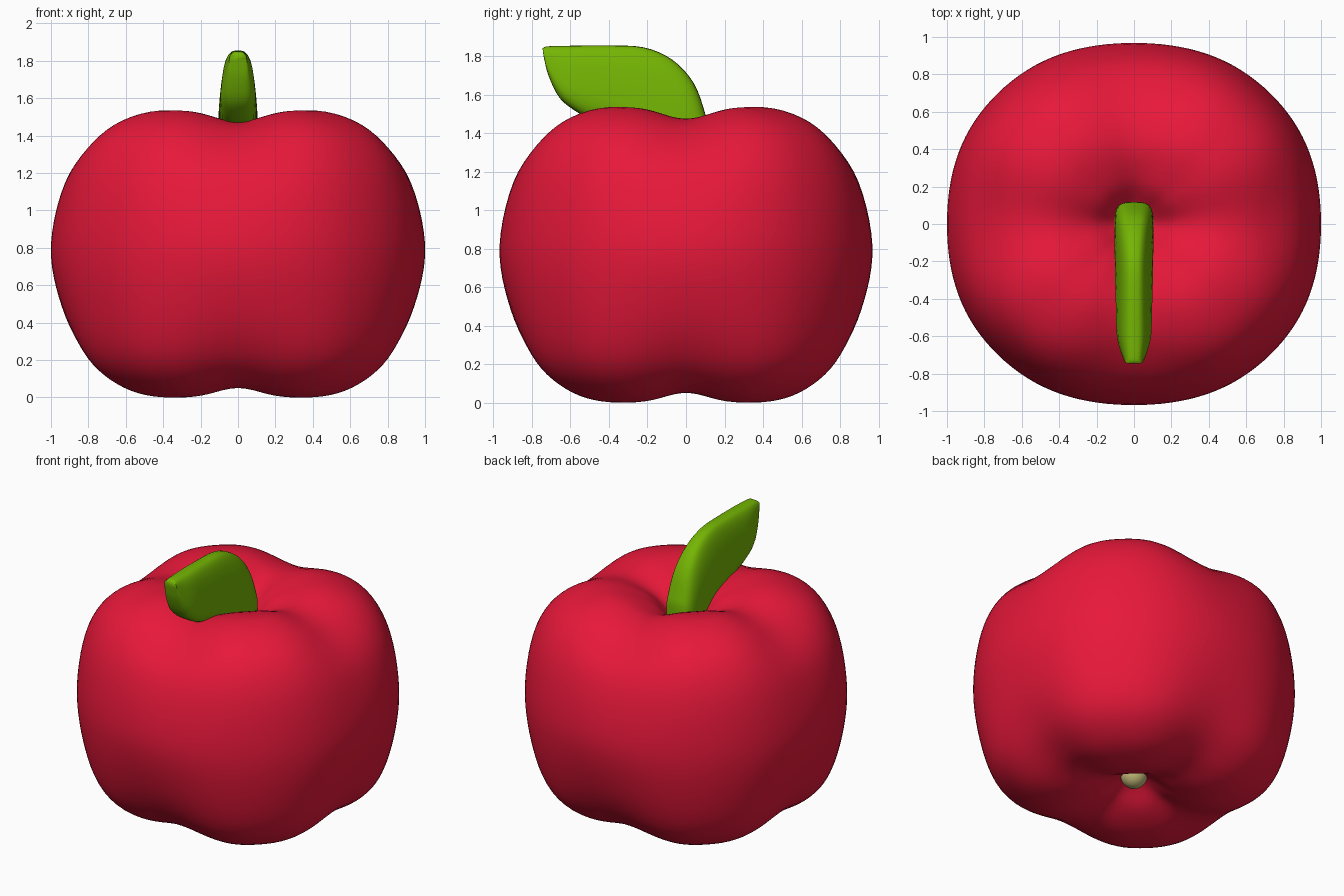
import bpy, math

if "Cube" in bpy.data.objects:
    bpy.data.objects.remove(bpy.data.objects["Cube"])


def material(name, rgb):
    m = bpy.data.materials.new(name)
    m.diffuse_color = (*rgb, 1)
    m.use_nodes = True
    m.node_tree.nodes["Principled BSDF"].inputs["Base Color"].default_value = m.diffuse_color
    return m


def smooth_path(pts, n):
    """Catmull-Rom resampling, n steps per span."""
    p = [tuple(2 * a - b for a, b in zip(pts[0], pts[1]))] + pts
    p.append(tuple(2 * a - b for a, b in zip(pts[-1], pts[-2])))
    out = []
    for i in range(1, len(p) - 2):
        for k in range(n):
            t = k / n
            out.append(tuple(
                0.5 * (2 * b + (c - a) * t + (2 * a - 5 * b + 4 * c - d) * t * t
                       + (3 * b - a - 3 * c + d) * t ** 3)
                for a, b, c, d in zip(p[i - 1], p[i], p[i + 1], p[i + 2])))
    out.append(pts[-1])
    return out


def loft(name, rings, mat):
    """Skin closed rings of equal size and cap both ends."""
    n = len(rings[0])
    verts = [v for r in rings for v in r]
    faces = [(i * n + j, i * n + (j + 1) % n, (i + 1) * n + (j + 1) % n, (i + 1) * n + j)
             for i in range(len(rings) - 1) for j in range(n)]
    faces.append(tuple(reversed(range(n))))
    faces.append(tuple(range(len(verts) - n, len(verts))))
    me = bpy.data.meshes.new(name)
    me.from_pydata(verts, [], faces)
    me.materials.append(mat)
    me.polygons.foreach_set("use_smooth", [True] * len(faces))
    ob = bpy.data.objects.new(name, me)
    bpy.context.collection.objects.link(ob)
    return ob


red = material("apple red", (0.80, 0.009, 0.042))
green = material("leaf green", (0.175, 0.46, 0.001))
beige = material("pale beige", (0.52, 0.47, 0.18))

# Fruit: blend of a lobe profile (diagonals) and a groove profile (axes), bottom to top
lobe = [(0.004, .2), (.1, .15), (.25, .05), (.47, 0), (.7, .045), (.89, .2), (.99, .48),
        (1.025, .83), (.96, 1.21), (.80, 1.44), (.52, 1.535), (.25, 1.46), (.1, 1.32), (.004, 1.25)]
groove = [(0.004, .2), (.1, .15), (.22, .09), (.4, .05), (.61, .085), (.8, .22), (.94, .48),
          (1.0, .82), (.90, 1.2), (.68, 1.41), (.45, 1.475), (.25, 1.42), (.1, 1.31), (.004, 1.25)]
rings = []
for (rl, zl), (rg, zg) in zip(smooth_path(lobe, 6), smooth_path(groove, 6)):
    ring = []
    for j in range(128):
        a = math.tau * j / 128
        w = 1 - abs(math.cos(2 * a)) ** 3.2
        r, z = rg + (rl - rg) * w, zg + (zl - zg) * w
        ring.append((r * math.cos(a), 0.968 * r * math.sin(a), z))
    rings.append(ring)
loft("apple_body", rings, red)

# Leaf: stations of (upper y, z, lower y, z) from the base to the tip
stations = [(.11, 1.15, -.1, 1.15), (.118, 1.4, -.13, 1.3), (.10, 1.5, -.21, 1.36),
            (.04, 1.66, -.3, 1.40), (-.07, 1.78, -.39, 1.43), (-.22, 1.845, -.48, 1.465),
            (-.42, 1.855, -.56, 1.505), (-.62, 1.853, -.655, 1.58),
            (-.72, 1.85, -.715, 1.70), (-.745, 1.84, -.74, 1.80)]
rings = []
for yu, zu, yl, zl in smooth_path(stations, 4):
    ring = []
    for j in range(32):
        a = math.tau * j / 32
        c, s = math.cos(a), math.sin(a)
        u = math.copysign(abs(c) ** 0.6, c)
        v = (1 + math.copysign(abs(s) ** 0.6, s)) / 2
        y, z = yl + (yu - yl) * v, zl + (zu - zl) * v
        half = 0.104 - 0.04 * min(1, max(0, (z - 1.5) / 0.35)) ** 1.5
        half *= 1 - 0.35 * min(1, max(0, (-0.58 - y) / 0.16)) ** 1.6
        ring.append((u * half, y, z))
    rings.append(ring)
leaf = loft("leaf", rings, green)

# Blossom end in the bottom dimple
bpy.ops.mesh.primitive_uv_sphere_add(segments=24, ring_count=12, radius=0.085, location=(0, 0, 0.175))
tip = bpy.context.object
tip.name = "blossom_end"
tip.data.materials.append(beige)
bpy.ops.object.shade_smooth()
